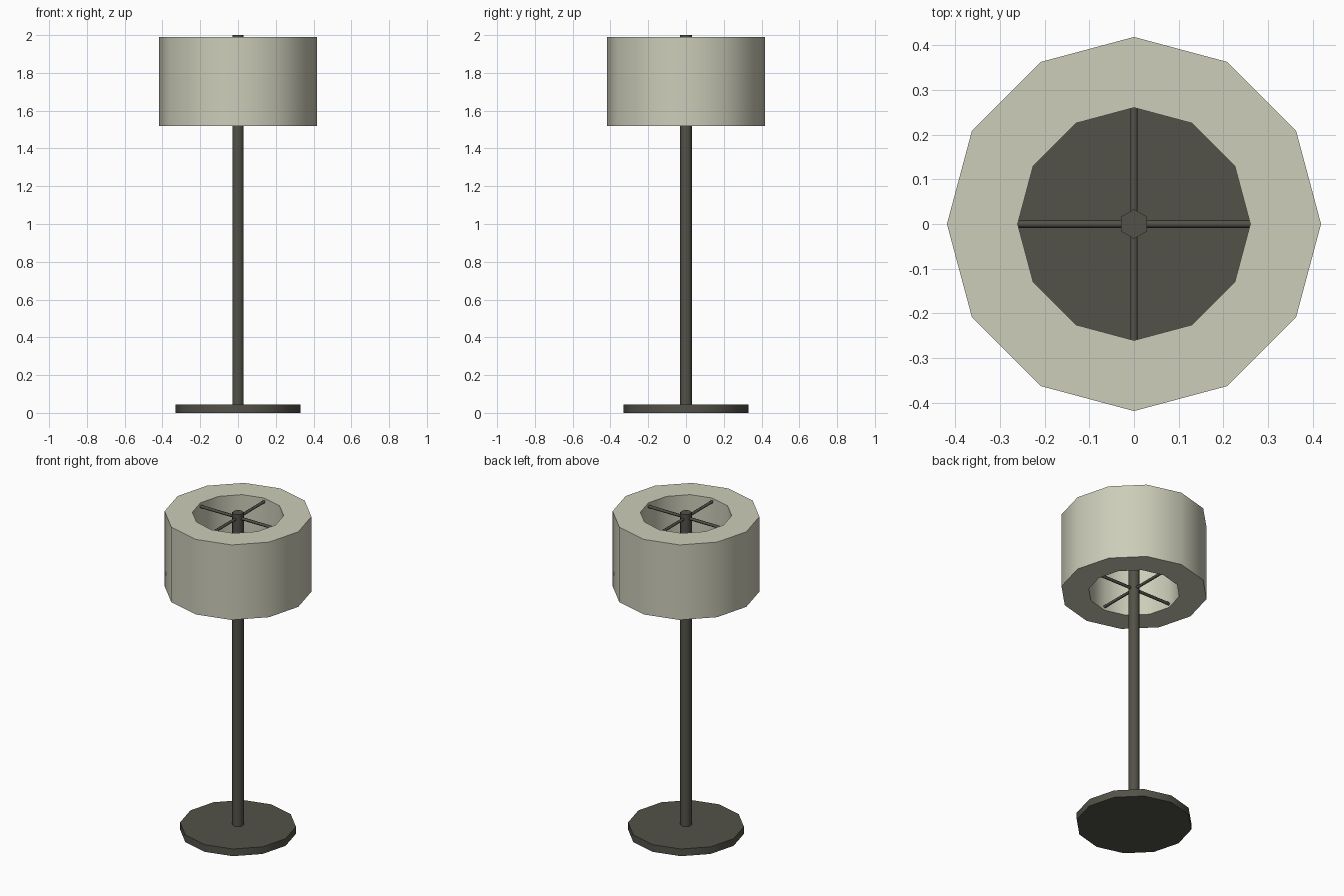
import bpy, bmesh, math

if "Cube" in bpy.data.objects:
    bpy.data.objects.remove(bpy.data.objects["Cube"])


def material(name, rgb):
    m = bpy.data.materials.new(name)
    m.diffuse_color = (*rgb, 1.0)
    m.use_nodes = True
    m.node_tree.nodes["Principled BSDF"].inputs["Base Color"].default_value = m.diffuse_color
    return m


dark = material("dark metal", (0.087, 0.084, 0.065))
cream = material("cream fabric", (0.61, 0.61, 0.49))


def smooth(obj, degrees=65):
    bpy.ops.object.select_all(action='DESELECT')
    obj.select_set(True)
    bpy.context.view_layer.objects.active = obj
    bpy.ops.object.shade_smooth_by_angle(angle=math.radians(degrees))


def cylinder(name, sides, radius, length, centre, mat, rotation=(0, 0, 0)):
    bpy.ops.mesh.primitive_cylinder_add(vertices=sides, radius=radius, depth=length,
                                        location=centre, rotation=rotation)
    obj = bpy.context.object
    obj.name = name
    obj.data.materials.append(mat)
    smooth(obj)
    return obj


def ring(name, sides, outer, inner, z0, z1, mat):
    """Closed tube: a rectangular section swept round the z axis."""
    section = [(outer, z0), (outer, z1), (inner, z1), (inner, z0)]
    bm = bmesh.new()
    loops = []
    for i in range(sides):
        a = 2 * math.pi * i / sides
        loops.append([bm.verts.new((r * math.cos(a), r * math.sin(a), z)) for r, z in section])
    for i in range(sides):
        p, q = loops[i], loops[(i + 1) % sides]
        for k in range(4):
            n = (k + 1) % 4
            bm.faces.new((p[k], q[k], q[n], p[n]))
    bmesh.ops.recalc_face_normals(bm, faces=bm.faces)
    mesh = bpy.data.meshes.new(name)
    bm.to_mesh(mesh)
    bm.free()
    mesh.materials.append(mat)
    obj = bpy.data.objects.new(name, mesh)
    bpy.context.collection.objects.link(obj)
    smooth(obj)
    return obj


# Foot plate and pole
cylinder("base", 12, 0.33, 0.045, (0, 0, 0.0225), dark)
cylinder("pole", 6, 0.033, 1.96, (0, 0, 1.02), dark)

# Thick drum shade
ring("lamp_shade", 12, 0.418, 0.26, 1.52, 1.99, cream)

# Crossed bars holding the shade at top and bottom
for level, z in (("top", 1.968), ("bottom", 1.542)):
    cylinder(level + "_bar_x", 6, 0.009, 0.53, (0, 0, z), dark, (0, math.pi / 2, 0))
    cylinder(level + "_bar_y", 6, 0.009, 0.53, (0, 0, z), dark, (math.pi / 2, 0, 0))
